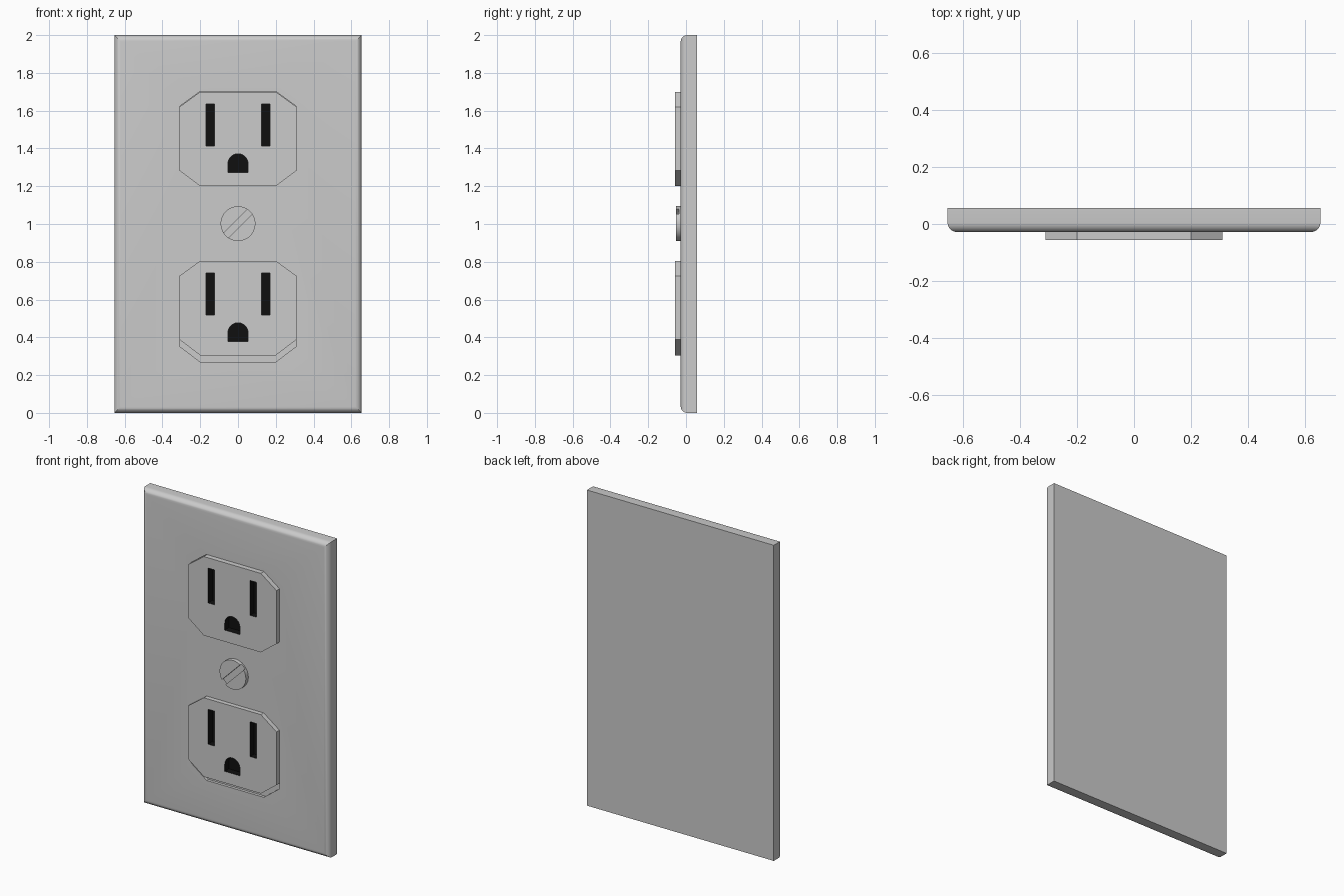
import bpy, bmesh, math
from mathutils import Matrix

if "Cube" in bpy.data.objects:
    bpy.data.objects.remove(bpy.data.objects["Cube"])

FRONT, FACE, BACK = -0.028, -0.057, 0.057   # plate front, socket front, plate back

black = bpy.data.materials.new("slot_black")
black.diffuse_color = (0.005, 0.005, 0.005, 1)
black.use_nodes = True
black.node_tree.nodes["Principled BSDF"].inputs["Base Color"].default_value = black.diffuse_color


def prism(name, pts, y0, y1, mat=None):
    """Extrude an (x, z) outline from y0 to y1."""
    bm = bmesh.new()
    face = bm.faces.new([bm.verts.new((x, y0, z)) for x, z in pts])
    ext = bmesh.ops.extrude_face_region(bm, geom=[face])
    verts = [v for v in ext["geom"] if isinstance(v, bmesh.types.BMVert)]
    bmesh.ops.translate(bm, verts=verts, vec=(0, y1 - y0, 0))
    bmesh.ops.recalc_face_normals(bm, faces=bm.faces)
    me = bpy.data.meshes.new(name)
    bm.to_mesh(me)
    bm.free()
    ob = bpy.data.objects.new(name, me)
    bpy.context.collection.objects.link(ob)
    if mat:
        me.materials.append(mat)
    return ob


def cut(ob, cutter):
    """Subtract the cutter, keeping its material on the cut walls."""
    mod = ob.modifiers.new("cut", 'BOOLEAN')
    mod.operation, mod.solver, mod.object = 'DIFFERENCE', 'EXACT', cutter
    mod.material_mode = 'TRANSFER'
    bpy.context.view_layer.objects.active = ob
    bpy.ops.object.modifier_apply(modifier=mod.name)
    bpy.data.objects.remove(cutter)


def smooth(ob):
    bpy.ops.object.select_all(action='DESELECT')
    ob.select_set(True)
    bpy.context.view_layer.objects.active = ob
    bpy.ops.object.shade_smooth_by_angle(angle=math.radians(30))


def rect(x0, x1, z0, z1):
    return [(x0, z0), (x1, z0), (x1, z1), (x0, z1)]


def octagon(z0, z1):
    half = [(0.2, z0), (0.31, z0 + 0.083), (0.31, z1 - 0.08), (0.2, z1)]
    return half + [(-x, z) for x, z in reversed(half)]


# wall plate with rounded front rim
plate = prism("wall_plate", rect(-0.655, 0.655, 0, 2), FRONT, BACK)
bm = bmesh.new()
bm.from_mesh(plate.data)
rim = [e for e in bm.edges if all(v.co.y < 0 for v in e.verts)]
bmesh.ops.bevel(bm, geom=rim, offset=0.033, segments=6, profile=0.5, affect='EDGES')
bm.to_mesh(plate.data)
bm.free()

# openings for the sockets (the lower one leaves a gap underneath)
for z0, z1 in ((1.2, 1.702), (0.27, 0.805)):
    cut(plate, prism("opening_cutter", octagon(z0, z1), FRONT - 0.1, -0.01))
smooth(plate)

# two sockets with blade slots and arched ground hole
for name, z in (("upper_socket", 1.2), ("lower_socket", 0.305)):
    sock = prism(name, octagon(z, z + 0.5), FACE, 0.01)
    sock.data.materials.append(None)
    for s in (-1, 1):
        cut(sock, prism("slot_cutter", rect(s * 0.147 - 0.023, s * 0.147 + 0.023,
                                            z + 0.214, z + 0.435), FACE - 0.05, -0.015, black))
    arch = [(-0.053, z + 0.073), (0.053, z + 0.073)]
    arch += [(0.053 * math.cos(a), z + 0.119 + 0.053 * math.sin(a))
             for a in (math.pi * i / 16 for i in range(17))]
    cut(sock, prism("ground_cutter", arch, FACE - 0.05, -0.015, black))
    smooth(sock)

# centre screw with diagonal driver slot
circle = [(0.092 * math.cos(2 * math.pi * i / 48), 1.002 + 0.092 * math.sin(2 * math.pi * i / 48))
          for i in range(48)]
screw = prism("centre_screw", circle, -0.053, 0.0)
groove = prism("groove_cutter", rect(-0.2, 0.2, -0.018, 0.018), -0.1, -0.038)
groove.data.transform(Matrix.Translation((0, 0, 1.002)) @ Matrix.Rotation(math.radians(-45), 4, 'Y'))
cut(screw, groove)
smooth(screw)
